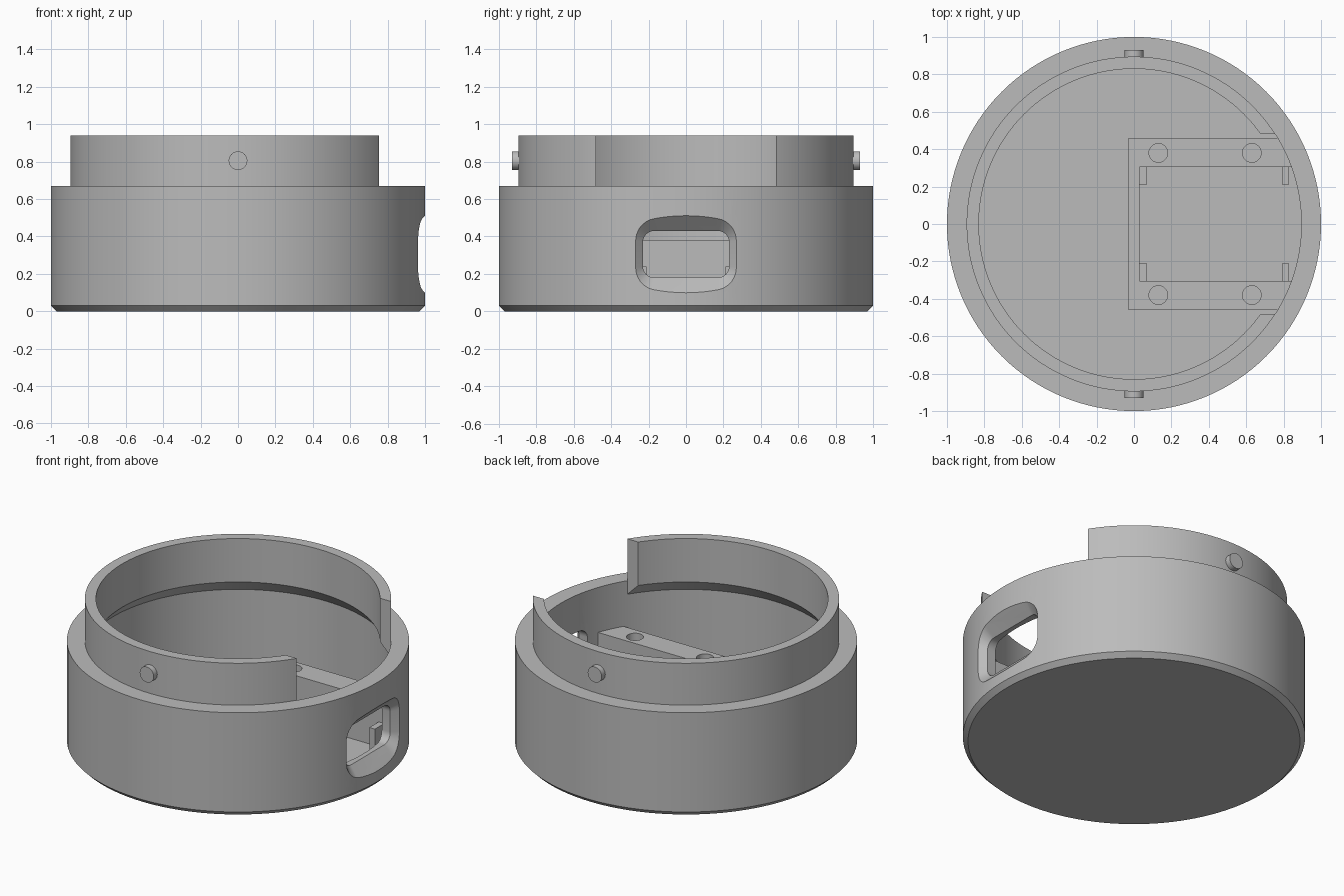
import bpy, bmesh, math
from mathutils import Matrix, Vector

if "Cube" in bpy.data.objects:
    bpy.data.objects.remove(bpy.data.objects["Cube"])

grey = bpy.data.materials.new("grey plastic")
grey.diffuse_color = (0.5, 0.5, 0.5, 1)
grey.use_nodes = True
grey.node_tree.nodes["Principled BSDF"].inputs["Base Color"].default_value = grey.diffuse_color
SEG = 128


def finish(name, bm):
    bmesh.ops.remove_doubles(bm, verts=bm.verts, dist=1e-5)
    bmesh.ops.recalc_face_normals(bm, faces=bm.faces)
    me = bpy.data.meshes.new(name)
    bm.to_mesh(me)
    bm.free()
    me.materials.append(grey)
    ob = bpy.data.objects.new(name, me)
    bpy.context.collection.objects.link(ob)
    return ob


def revolve(name, profile, closed=False):
    bm = bmesh.new()
    vs = [bm.verts.new((r, 0, z)) for r, z in profile]
    pairs = list(zip(vs, vs[1:])) + ([(vs[-1], vs[0])] if closed else [])
    edges = [bm.edges.new(p) for p in pairs]
    bmesh.ops.spin(bm, geom=vs + edges, cent=(0, 0, 0), axis=(0, 0, 1),
                   angle=2 * math.pi, steps=SEG, use_merge=True)
    return finish(name, bm)


def loft(name, rings):
    """Skin matching rings of points and cap both ends."""
    bm = bmesh.new()
    rows = [[bm.verts.new(p) for p in ring] for ring in rings]
    n = len(rows[0])
    for a, b in zip(rows, rows[1:]):
        for i in range(n):
            j = (i + 1) % n
            bm.faces.new((a[i], a[j], b[j], b[i]))
    bm.faces.new(rows[0])
    bm.faces.new(rows[-1])
    return finish(name, bm)


def prism(name, pts, z0, z1):
    return loft(name, [[(x, y, z) for x, y in pts] for z in (z0, z1)])


def box(name, x0, x1, y0, y1, z0, z1):
    return prism(name, [(x0, y0), (x1, y0), (x1, y1), (x0, y1)], z0, z1)


def cylinder(name, centre, radius, depth, turn=0.0):
    bm = bmesh.new()
    m = Matrix.Translation(Vector(centre)) @ Matrix.Rotation(turn, 4, 'X')
    bmesh.ops.create_cone(bm, cap_ends=True, segments=32, radius1=radius,
                          radius2=radius, depth=depth, matrix=m)
    return finish(name, bm)


def activate(ob):
    bpy.ops.object.select_all(action='DESELECT')
    ob.select_set(True)
    bpy.context.view_layer.objects.active = ob


def cut(ob, cutter):
    mod = ob.modifiers.new("cut", 'BOOLEAN')
    mod.operation, mod.solver, mod.object = 'DIFFERENCE', 'EXACT', cutter
    activate(ob)
    bpy.ops.object.modifier_apply(modifier=mod.name)
    bpy.data.objects.remove(cutter)


def rounded_ring(x, half_y, half_z, r, zc=0.305):
    """Rounded rectangle facing along x."""
    pts = []
    for k, (sy, sz) in enumerate(((1, 1), (-1, 1), (-1, -1), (1, -1))):
        for i in range(9):
            a = math.pi / 2 * (k + i / 8)
            pts.append((x, sy * (half_y - r) + r * math.cos(a),
                        zc + sz * (half_z - r) + r * math.sin(a)))
    return pts


# Cup with chamfered foot
body = revolve("cup_body", [(0, 0), (0.97, 0), (1, 0.03), (1, 0.67),
                            (0.895, 0.67), (0.895, 0.08), (0, 0.08)])

# Flared port through the cup wall
cut(body, loft("port_cutter", [rounded_ring(0.80, 0.23, 0.125, 0.06),
                               rounded_ring(0.925, 0.23, 0.125, 0.06),
                               rounded_ring(1.05, 0.36, 0.26, 0.18)]))

# Raised collar with a bevelled underside and a gap over the port
collar = revolve("collar", [(0.83, 0.66), (0.83, 0.94), (0.895, 0.94),
                            (0.895, 0.582)], closed=True)
cut(collar, box("gap_cutter", 0.4, 1.2, -0.48, 0.48, 0.4, 1.2))

# U-shaped tray with four screw holes
tray = prism("tray", [(-0.03, -0.46), (0.80, -0.46), (0.86, -0.305),
                      (0.03, -0.305), (0.03, 0.305), (0.86, 0.305),
                      (0.80, 0.46), (-0.03, 0.46)], 0.07, 0.38)
for x in (0.13, 0.63):
    for s in (-1, 1):
        cut(tray, cylinder("hole_cutter", (x, 0.38 * s, 0.30), 0.05, 0.4))

parts = [body, collar, tray]

# Mirrored locking pegs and corner supports
for s, side in ((-1, "front"), (1, "back")):
    parts.append(cylinder("peg_" + side, (0, 0.9 * s, 0.805), 0.05, 0.06,
                          math.pi / 2))
    y0, y1 = sorted((0.21 * s, 0.31 * s))
    for x, end in ((0.03, "inner"), (0.79, "outer")):
        parts.append(box(f"support_{end}_{side}", x, x + 0.04, y0, y1,
                         0.07, 0.24))

for ob in parts:
    activate(ob)
    bpy.ops.object.shade_smooth_by_angle(angle=math.radians(25))
